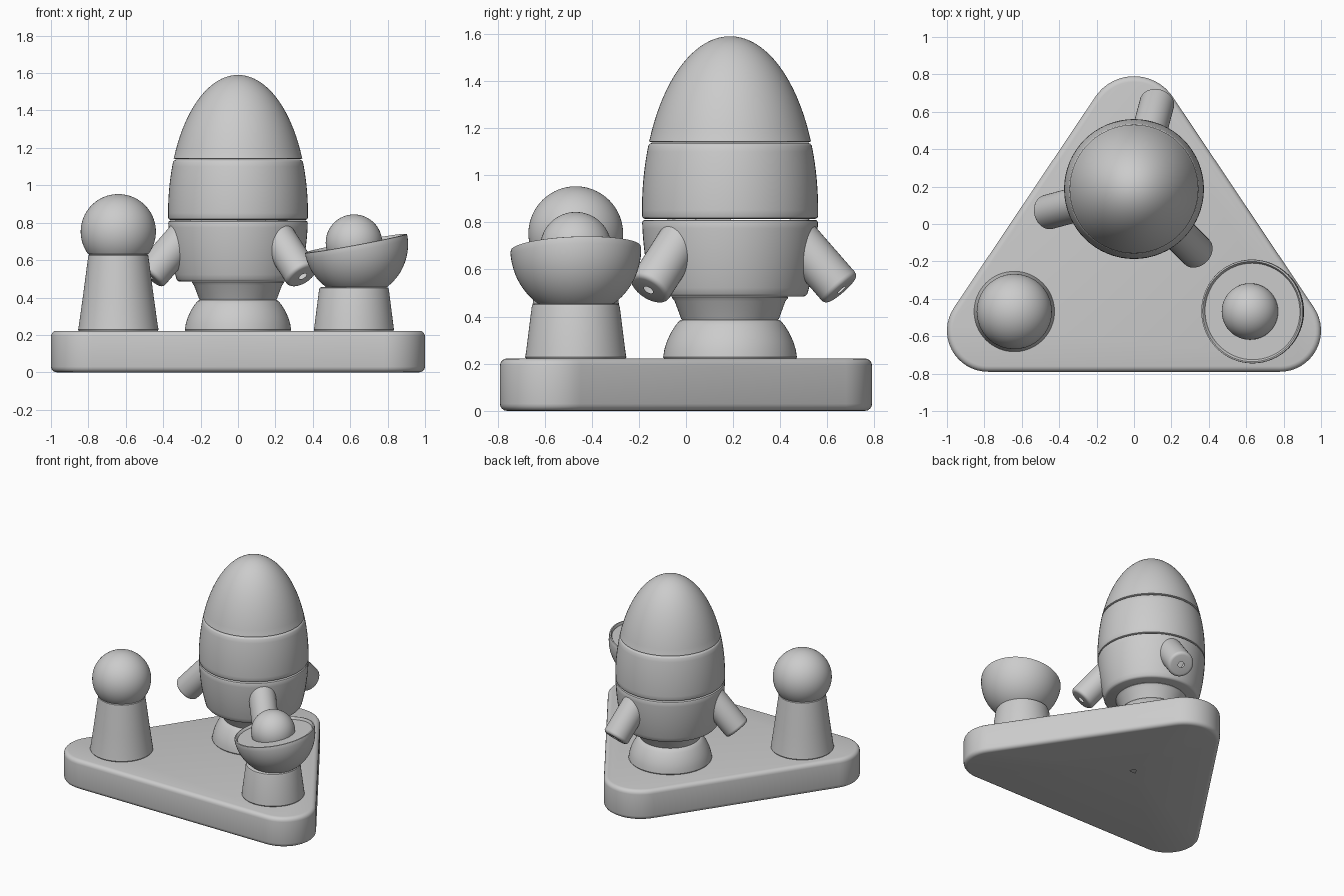
import bpy, bmesh
from math import sin, cos, pi, sqrt, radians, atan2
from mathutils import Matrix, Vector

if "Cube" in bpy.data.objects:
    bpy.data.objects.remove(bpy.data.objects["Cube"])


def loft(name, rings, cap_start=True, cap_end=True):
    """Skin a list of equal-length point rings; a one-point ring is a pole."""
    bm = bmesh.new()
    rows = [[bm.verts.new(p) for p in ring] for ring in rings]
    for a, b in zip(rows, rows[1:]):
        n = max(len(a), len(b))
        for i in range(n):
            j = (i + 1) % n
            if len(a) == 1:
                bm.faces.new((a[0], b[j], b[i]))
            elif len(b) == 1:
                bm.faces.new((a[i], a[j], b[0]))
            else:
                bm.faces.new((a[i], a[j], b[j], b[i]))
    if cap_start and len(rows[0]) > 1:
        bm.faces.new(rows[0][::-1])
    if cap_end and len(rows[-1]) > 1:
        bm.faces.new(rows[-1])
    bmesh.ops.recalc_face_normals(bm, faces=bm.faces)
    me = bpy.data.meshes.new(name)
    bm.to_mesh(me)
    bm.free()
    me.shade_smooth()
    me.set_sharp_from_angle(angle=radians(35))
    ob = bpy.data.objects.new(name, me)
    bpy.context.collection.objects.link(ob)
    return ob


def lathe(name, profile, loc=(0, 0, 0), n=64, **caps):
    """Spin an (r, z) profile around z."""
    rings = []
    for r, z in profile:
        if r < 1e-5:
            rings.append([(0, 0, z)])
        else:
            rings.append([(r * cos(2 * pi * i / n), r * sin(2 * pi * i / n), z)
                          for i in range(n)])
    ob = loft(name, rings, **caps)
    ob.location = loc
    return ob


def ball(r, a0, a1, zc=0.0, squash=1.0, steps=20):
    """Profile of a sphere between two latitudes in degrees."""
    pts = []
    for i in range(steps + 1):
        a = radians(a0 + (a1 - a0) * i / steps)
        pts.append((max(r * cos(a), 0), zc + r * squash * sin(a)))
    return pts


# Rounded triangular base
corners = [(0.78, -0.57, 0.22, -90, 34), (0, 0.54, 0.25, 34, 146), (-0.78, -0.57, 0.22, 146, 270)]


def triangle(inset, z, scale=1.0):
    pts = []
    for x, y, r, a0, a1 in corners:
        for i in range(17):
            a = radians(a0 + (a1 - a0) * i / 16)
            pts.append(((x + (r - inset) * cos(a)) * scale,
                        (y + (r - inset) * sin(a)) * scale, z))
    return pts


B, H = 0.03, 0.222
arc = [i * pi / 8 for i in range(5)]
rings = [triangle(B, 0, 0.025)]          # tiny open hole in the underside
rings += [triangle(B - B * sin(a), B - B * cos(a)) for a in arc]
rings += [triangle(B - B * cos(a), H - B + B * sin(a)) for a in arc]
loft("base_plate", rings, cap_start=False)

# Rocket hull: three bands of one egg shape with softened edges
CX, CY = 0.0, 0.187


def hull_r(z):
    return 0.374 * sqrt(max(0, 1 - ((z - 0.85) / 0.74) ** 2))


def hull_band(name, z0, z1, e=0.012):
    pts = [(hull_r(z0) - e, z0), (hull_r(z0) - e * 0.3, z0 + e * 0.3)]
    for i in range(13):
        z = z0 + e + (z1 - z0 - 2 * e) * i / 12
        pts.append((hull_r(z), z))
    pts += [(hull_r(z1) - e * 0.3, z1 - e * 0.3), (hull_r(z1) - e, z1)]
    lathe(name, pts, (CX, CY, 0))


hull_band("rocket_lower_body", 0.485, 0.811)
hull_band("rocket_middle_body", 0.815, 1.137)
a_nose = 180 / pi * atan2((1.15 - 0.85) / 0.74, hull_r(1.15) / 0.374)
lathe("rocket_nose", [(hull_r(1.14) - 0.01, 1.14), (hull_r(1.14), 1.144)]
      + ball(0.374, a_nose, 90, 0.85, 0.74 / 0.374), (CX, CY, 0))

# Nozzle and exhaust bell
lathe("rocket_nozzle", [(0.2, 0.38), (0.208, 0.392), (0.235, 0.465), (0.247, 0.48), (0.24, 0.49)],
      (CX, CY, 0))
lathe("exhaust_bell", [(0.277, 0.215), (0.284, 0.228), (0.279, 0.26), (0.268, 0.295), (0.252, 0.33),
                       (0.232, 0.362), (0.216, 0.381), (0.207, 0.386)], (CX, CY, 0))

# Three angled booster legs with a small opening at the tip
axis = Vector((0.67, 0, -0.742)).normalized()
for k, ang in enumerate((75, 195, 315)):
    R, L, e = 0.093, 0.36, 0.022
    prof = [(R, -L)] + [(R - e + e * cos(a), -e + e * sin(a)) for a in arc] + [(0.022, 0)]
    leg = lathe(f"booster_leg_{k + 1}", prof, n=40, cap_end=False)
    leg.matrix_world = (Matrix.Translation((CX, CY, 0)) @ Matrix.Rotation(radians(ang), 4, 'Z')
                        @ Matrix.Translation((0.49, 0, 0.513))
                        @ axis.to_track_quat('Z', 'Y').to_matrix().to_4x4())

# Left post with a ball head
post = (-0.64, -0.468, 0)
lathe("left_post", [(0.207, 0.215), (0.215, 0.228), (0.211, 0.25), (0.19, 0.4), (0.165, 0.59),
                    (0.16, 0.625), (0.152, 0.632)], post)
lathe("left_post_head", [(0.15, 0.629), (0.162, 0.633)] + ball(0.201, -34, 90, 0.752, steps=28), post)

# Right stand with a tilted bowl and a dome
stand = (0.62, -0.468, 0)
lathe("right_stand", [(0.207, 0.215), (0.214, 0.228), (0.211, 0.25), (0.187, 0.44),
                      (0.183, 0.452), (0.172, 0.456)], stand)
bowl = lathe("right_bowl", ball(0.278, -90, -2, 0, 1.03, 24)
             + [(0.276, 0.001), (0.268, 0.003), (0.262, -0.004), (0.258, -0.014)],
             (0.631, -0.468, 0.688))
bowl.rotation_euler = (radians(2), radians(-10.5), 0)
lathe("right_dome", ball(0.151, -45, 90, 0.693, steps=24), stand)
